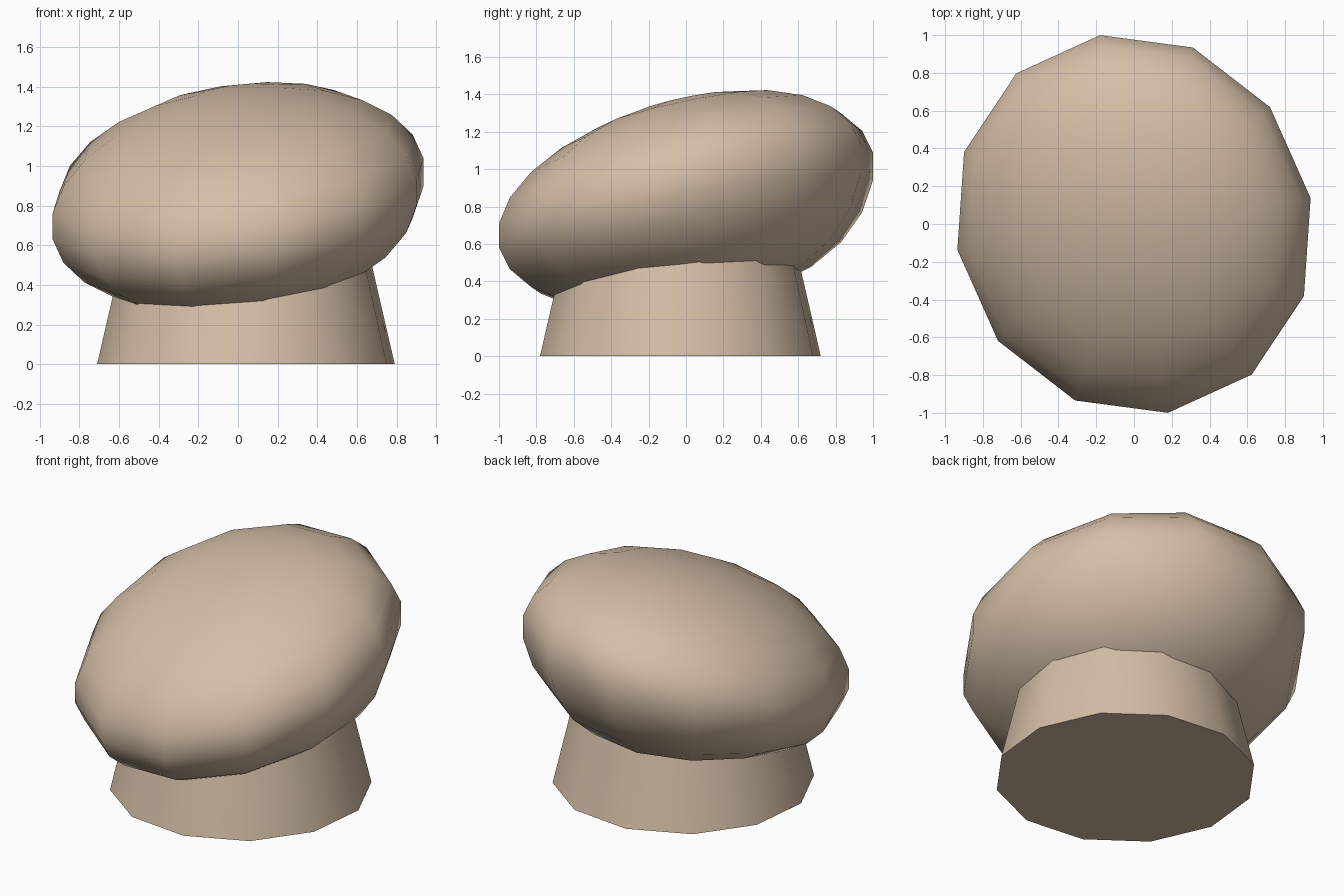
import bpy, bmesh, math
from mathutils import Matrix, Vector

cube = bpy.data.objects.get("Cube")
if cube:
    bpy.data.objects.remove(cube)

SIDES = 12

beige = bpy.data.materials.new("warm_beige")
beige.use_nodes = True
colour = (0.66, 0.52, 0.385, 1)
beige.diffuse_color = colour
beige.node_tree.nodes["Principled BSDF"].inputs["Base Color"].default_value = colour


def finish(name, bm):
    """Turn a bmesh into a smooth-shaded object."""
    bmesh.ops.recalc_face_normals(bm, faces=bm.faces)
    mesh = bpy.data.meshes.new(name)
    bm.to_mesh(mesh)
    bm.free()
    mesh.materials.append(beige)
    obj = bpy.data.objects.new(name, mesh)
    bpy.context.collection.objects.link(obj)
    bpy.ops.object.select_all(action="DESELECT")
    obj.select_set(True)
    bpy.context.view_layer.objects.active = obj
    bpy.ops.object.shade_smooth_by_angle(angle=math.radians(45))
    return obj


# Cap: squashed sphere whose rim rises towards the back left
bm = bmesh.new()
bmesh.ops.create_uvsphere(bm, u_segments=SIDES, v_segments=13, radius=1)
axis_u = Vector((0.942, 0.138, 0.141))
axis_v = Vector((-0.181, 1.007, 0.191))
for v in bm.verts:
    x, y, z = v.co
    p = axis_u * x + axis_v * y
    # The underside levels out where the rim is raised
    if z < 0 and p.z > 0:
        p.z *= 1 + 0.85 * z
    p.z += 0.835 + 0.54 * z
    v.co = p
finish("cap", bm)

# Stem: tapered drum reaching up into the cap
bm = bmesh.new()
height = 0.6
bmesh.ops.create_cone(
    bm, cap_ends=True, segments=SIDES, radius1=0.76, radius2=0.62, depth=height,
    matrix=Matrix.Translation((0.04, -0.03, height / 2)) @ Matrix.Rotation(math.radians(9), 4, "Z"))
finish("stem", bm)
